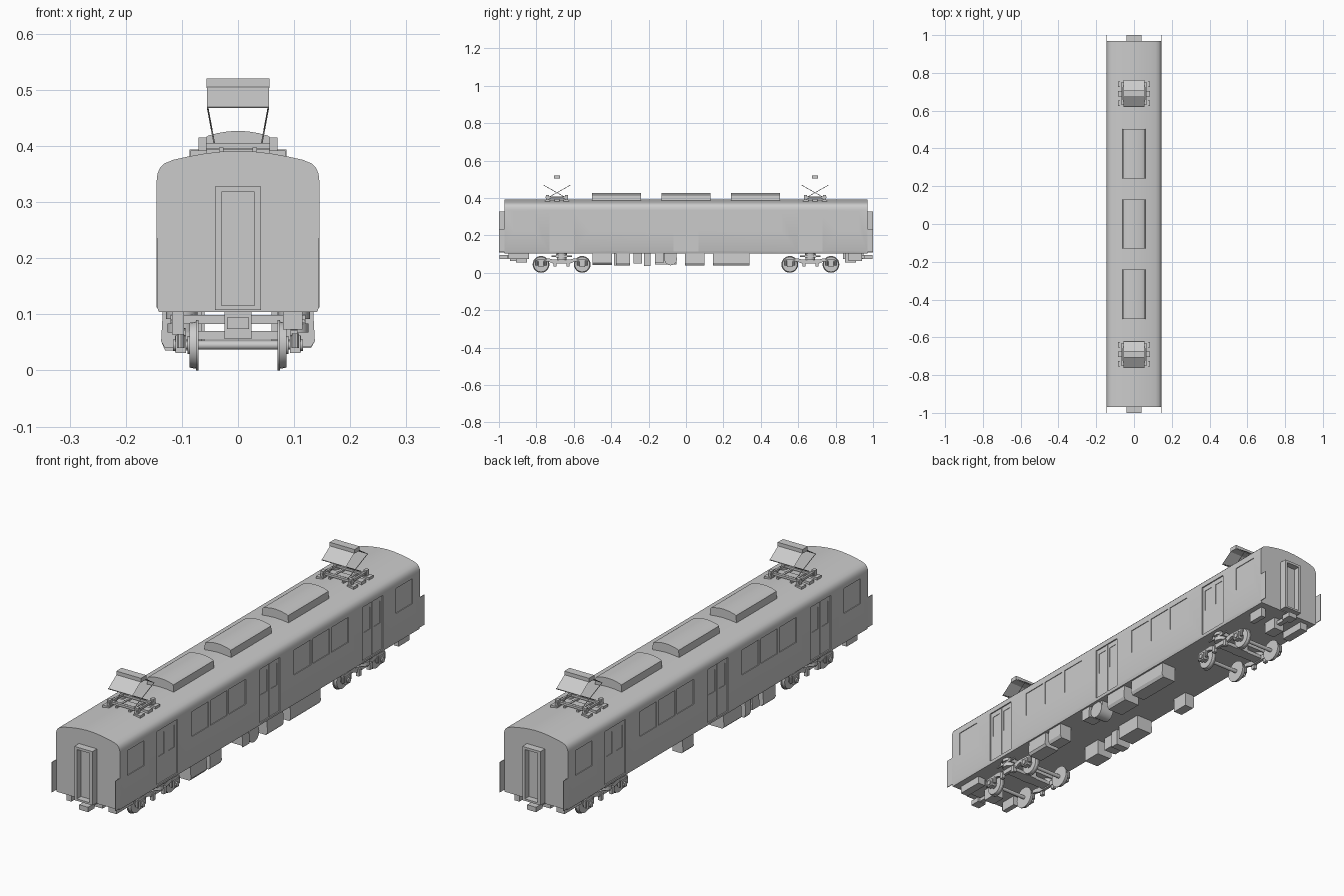
import bpy, bmesh, math
from mathutils import Matrix, Vector

if "Cube" in bpy.data.objects:
    bpy.data.objects.remove(bpy.data.objects["Cube"])


def finish(bm, name, smooth=False):
    bmesh.ops.recalc_face_normals(bm, faces=bm.faces)
    me = bpy.data.meshes.new(name)
    bm.to_mesh(me)
    bm.free()
    ob = bpy.data.objects.new(name, me)
    bpy.context.collection.objects.link(ob)
    if smooth:
        bpy.ops.object.select_all(action='DESELECT')
        bpy.context.view_layer.objects.active = ob
        ob.select_set(True)
        bpy.ops.object.shade_smooth_by_angle(angle=math.radians(35))
    return ob


def add_box(bm, x0, x1, y0, y1, z0, z1):
    m = Matrix.Translation(((x0 + x1) / 2, (y0 + y1) / 2, (z0 + z1) / 2)) @ \
        Matrix.Diagonal((x1 - x0, y1 - y0, z1 - z0, 1))
    bmesh.ops.create_cube(bm, size=1, matrix=m)


def add_rod(bm, a, b, r, n=8, r2=None):
    a, b = Vector(a), Vector(b)
    rot = (b - a).to_track_quat('Z', 'Y').to_matrix().to_4x4()
    bmesh.ops.create_cone(bm, cap_ends=True, segments=n, radius1=r, radius2=r if r2 is None else r2,
                          depth=(b - a).length, matrix=Matrix.Translation((a + b) / 2) @ rot)


def add_prism(bm, pts, axis, a, b):
    """Extrude a 2D outline (other, z) along x or y from a to b."""
    def place(p, t):
        return (t, p[0], p[1]) if axis == 'x' else (p[0], t, p[1])
    vs = [bm.verts.new(place(p, a)) for p in pts]
    f = bm.faces.new(vs)
    ext = bmesh.ops.extrude_face_region(bm, geom=[f])
    d = (b - a, 0, 0) if axis == 'x' else (0, b - a, 0)
    bmesh.ops.translate(bm, vec=d, verts=[v for v in ext['geom'] if isinstance(v, bmesh.types.BMVert)])


def boxes(name, items):
    bm = bmesh.new()
    for it in items:
        add_box(bm, *it)
    return finish(bm, name)


def mirror_outline(half):
    return half + [(-x, z) for x, z in reversed(half) if x > 1e-6]


def cut(ob, cutter):
    mod = ob.modifiers.new("cut", 'BOOLEAN')
    mod.object, mod.operation, mod.solver = cutter, 'DIFFERENCE', 'EXACT'
    bpy.context.view_layer.objects.active = ob
    bpy.ops.object.modifier_apply(modifier=mod.name)
    bpy.data.objects.remove(cutter)


# Car body shell with arched roof
half = [(0.141, 0.104), (0.145, 0.115), (0.145, 0.338), (0.1435, 0.351), (0.139, 0.361), (0.131, 0.369),
        (0.115, 0.3755), (0.09, 0.381), (0.06, 0.3865), (0.03, 0.390), (0, 0.3915)]
bm = bmesh.new()
add_prism(bm, mirror_outline(half), 'y', -0.97, 0.97)
body = finish(bm, "car_body")

# Window and door recesses in both sides
doors, panes, windows = [], [], []
for s in (-1, 1):
    def side(y0, y1, z0, z1, depth):
        return (*sorted((s * (0.145 - depth), s * 0.16)), y0, y1, z0, z1)
    for yc in (-0.665, 0, 0.665):
        doors.append(side(yc - 0.066, yc + 0.066, 0.115, 0.335, 0.005))
        for k in (-1, 1):
            panes.append(side(yc + k * 0.033 - 0.02, yc + k * 0.033 + 0.02, 0.225, 0.315, 0.007))
    for yc in (-0.868, -0.452, -0.332, -0.21, 0.21, 0.332, 0.452, 0.868):
        windows.append(side(yc - 0.054, yc + 0.054, 0.228, 0.33, 0.003))
cut(body, boxes("door_cutter", doors + windows))
cut(body, boxes("pane_cutter", panes))
bpy.ops.object.select_all(action='DESELECT')
bpy.context.view_layer.objects.active = body
body.select_set(True)
bpy.ops.object.shade_smooth_by_angle(angle=math.radians(35))

# Door leaf seams
boxes("door_seams", [(*sorted((s * 0.139, s * 0.142)), y - 0.002, y + 0.002, 0.115, 0.335)
                     for s in (-1, 1) for y in (-0.665, 0, 0.665)])

# Gangway frames, end doors, corner guards, couplers and end equipment
for e, tag in ((-1, "front"), (1, "rear")):
    def Y(a, b):
        return sorted((e * a, e * b))
    boxes(tag + "_gangway", [(-0.041, -0.029, *Y(0.965, 1.0), 0.108, 0.328),
                             (0.029, 0.041, *Y(0.965, 1.0), 0.108, 0.328),
                             (-0.029, 0.029, *Y(0.965, 1.0), 0.318, 0.328),
                             (-0.029, 0.029, *Y(0.965, 1.0), 0.108, 0.116),
                             (-0.029, 0.029, *Y(0.965, 0.974), 0.116, 0.318)])
    boxes(tag + "_corner_guards", [(*sorted((s * 0.1425, s * 0.145)), *Y(0.965, 1.0), 0.112, 0.235)
                                   for s in (-1, 1)])
    boxes(tag + "_coupler", [(-0.010, 0.010, *Y(0.85, 0.965), 0.077, 0.092),
                             (-0.020, 0.020, *Y(0.955, 0.998), 0.074, 0.094),
                             (-0.024, 0.024, *Y(0.85, 0.91), 0.056, 0.106)])
    boxes(tag + "_end_boxes", [(*sorted((e * -0.08, e * -0.115)), *Y(0.84, 0.95), 0.073, 0.106),
                               (*sorted((e * 0.096, e * 0.118)), *Y(0.87, 0.94), 0.064, 0.106)])

# Roof air conditioners
ac = [(0.061, 0.38), (0.058, 0.415), (0.053, 0.4185), (0.036, 0.423), (0.018, 0.426), (0, 0.427)]
for i, yc in enumerate((-0.371, 0, 0.371)):
    bm = bmesh.new()
    add_prism(bm, mirror_outline(ac), 'y', yc - 0.131, yc + 0.131)
    finish(bm, "air_conditioner_%d" % (i + 1), True)

# Pantographs
for yc, tag in ((-0.69, "front"), (0.69, "rear")):
    base = [(-0.086, 0.086, yc - 0.014, yc + 0.014, 0.379, 0.394)]
    for k in (-1, 1):
        base.append((-0.068, 0.068, yc + k * 0.04 - 0.006, yc + k * 0.04 + 0.006, 0.396, 0.405))
        base.append((*sorted((k * 0.026, k * 0.034)), yc - 0.055, yc + 0.055, 0.386, 0.397))
        base.append((*sorted((k * 0.058, k * 0.066)), yc - 0.06, yc + 0.06, 0.399, 0.408))
        for j in (-1, 1):
            base.append((*sorted((k * 0.055, k * 0.085)), yc + j * 0.05 - 0.014, yc + j * 0.05 + 0.014,
                         0.38, 0.392))
            base.append((*sorted((k * 0.056, k * 0.07)), yc + j * 0.05 - 0.008, yc + j * 0.05 + 0.008,
                         0.39, 0.415))
    boxes(tag + "_pantograph_base", base)
    bm = bmesh.new()
    for j in (-1, 1):
        for k in (-1, 1):
            add_rod(bm, (k * 0.042, yc - j * 0.045, 0.403), (k * 0.054, yc + j * 0.07, 0.468), 0.0015, 6)
        add_rod(bm, (-0.055, yc + j * 0.07, 0.469), (0.055, yc + j * 0.07, 0.469), 0.0015, 6)
    finish(bm, tag + "_pantograph_arms")
    bm = bmesh.new()
    for j in (-1, 1):
        bm.faces.new([bm.verts.new((x, yc + j * y, z)) for x, y, z in
                      ((-0.055, 0.07, 0.469), (0.055, 0.07, 0.469), (0.055, 0.014, 0.507),
                       (-0.055, 0.014, 0.507))])
    finish(bm, tag + "_pantograph_upper_frame")
    boxes(tag + "_pantograph_head", [(-0.056, 0.056, yc - 0.017, yc + 0.017, 0.503, 0.520)])

# Bogies
frame = [(-0.135, 0.062), (-0.135, 0.072), (-0.065, 0.076), (-0.04, 0.07), (0.04, 0.07), (0.065, 0.076),
         (0.135, 0.072), (0.135, 0.062), (0.07, 0.06), (0.045, 0.05), (-0.045, 0.05), (-0.07, 0.06)]
for yc, tag in ((-0.665, "front"), (0.665, "rear")):
    bm = bmesh.new()
    for j in (-1, 1):
        y = yc + j * 0.11
        add_rod(bm, (-0.105, y, 0.045), (0.105, y, 0.045), 0.008, 12)
        for s in (-1, 1):
            add_rod(bm, (s * 0.070, y, 0.045), (s * 0.0745, y, 0.045), 0.045, 24)
            add_rod(bm, (s * 0.0745, y, 0.045), (s * 0.086, y, 0.045), 0.042, 24, 0.040)
            add_rod(bm, (s * 0.086, y, 0.045), (s * 0.090, y, 0.045), 0.016, 16)
    finish(bm, tag + "_wheelsets", True)
    bm = bmesh.new()
    for s in (-1, 1):
        add_prism(bm, [(yc + p[0], p[1]) for p in frame], 'x', s * 0.094, s * 0.106)
        # axle boxes, their springs and brake hangers
        for j in (-1, 1):
            y = yc + j * 0.11
            add_box(bm, *sorted((s * 0.093, s * 0.111)), y - 0.014, y + 0.014, 0.031, 0.062)
            add_rod(bm, (s * 0.108, y, 0.045), (s * 0.116, y, 0.045), 0.010, 12)
            for d in (-1, 1):
                add_rod(bm, (s * 0.102, y + d * 0.022, 0.04), (s * 0.102, y + d * 0.022, 0.066), 0.007, 10)
            add_box(bm, *sorted((s * 0.098, s * 0.112)), y - j * 0.075 - 0.008, y - j * 0.075 + 0.008,
                    0.034, 0.062)
        # air springs and damper
        add_rod(bm, (s * 0.1, yc, 0.068), (s * 0.1, yc, 0.084), 0.026, 16)
        add_rod(bm, (s * 0.1, yc, 0.092), (s * 0.1, yc, 0.106), 0.028, 16)
        add_rod(bm, (s * 0.116, yc - 0.055, 0.088), (s * 0.116, yc + 0.055, 0.088), 0.004, 8)
    add_box(bm, -0.12, 0.12, yc - 0.03, yc + 0.03, 0.083, 0.099)
    add_box(bm, -0.095, 0.095, yc - 0.022, yc + 0.022, 0.055, 0.07)
    add_box(bm, -0.022, 0.022, yc - 0.025, yc + 0.025, 0.055, 0.106)
    finish(bm, tag + "_bogie_frame", True)

# Underfloor equipment, right then left: inner x, y range, bottom z
right = [(0.07, -0.50, -0.395, 0.042), (0.08, -0.375, -0.30, 0.040), (0.075, -0.165, -0.12, 0.058),
         (0.06, -0.005, 0.10, 0.040), (0.07, 0.145, 0.34, 0.040)]
left = [(0.065, -0.385, -0.305, 0.040), (0.08, -0.28, -0.235, 0.050), (0.07, -0.225, -0.19, 0.036),
        (0.06, -0.165, -0.05, 0.045), (0.09, 0.145, 0.215, 0.045)]
for s, rows, tag in ((1, right, "right"), (-1, left, "left")):
    bm = bmesh.new()
    for xi, y0, y1, z in rows:
        add_prism(bm, [(s * xi, 0.106), (s * 0.134, 0.106), (s * 0.137, 0.052), (s * 0.130, z),
                       (s * xi, z)], 'y', y0, y1)
    finish(bm, tag + "_underfloor_boxes")
# Air tank
bm = bmesh.new()
add_rod(bm, (0.07, -0.082, 0.074), (0.13, -0.082, 0.074), 0.034, 16)
add_box(bm, 0.075, 0.125, -0.115, -0.05, 0.075, 0.106)
finish(bm, "air_tank", True)
